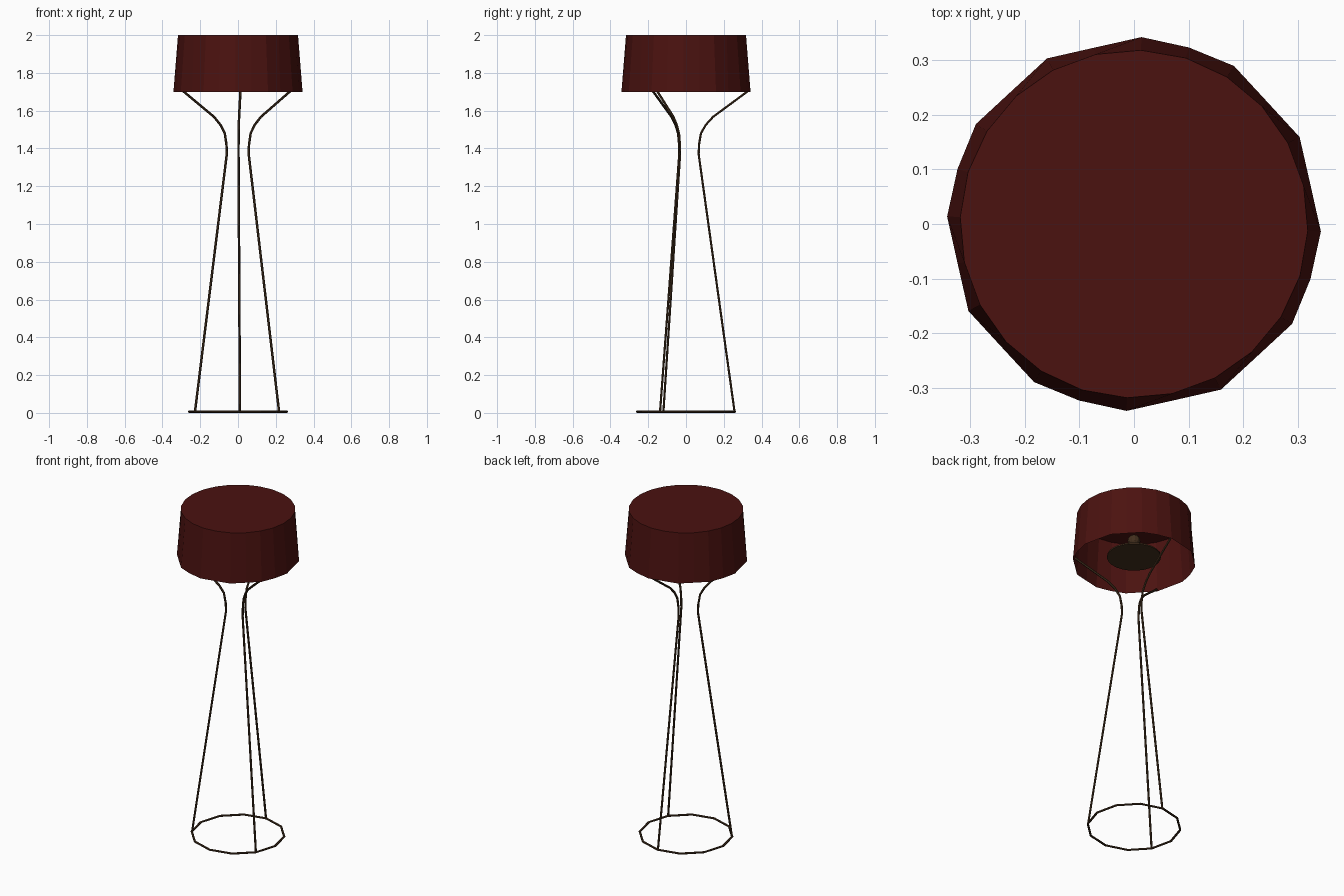
import bpy, bmesh, math
from mathutils import Vector

if "Cube" in bpy.data.objects:
    bpy.data.objects.remove(bpy.data.objects["Cube"])

TURN = math.radians(-2.3)  # the whole lamp is turned slightly about z


def material(name, color):
    m = bpy.data.materials.new(name)
    m.diffuse_color = color
    m.use_nodes = True
    m.node_tree.nodes["Principled BSDF"].inputs["Base Color"].default_value = m.diffuse_color
    return m


red = material("dark_red_fabric", (0.07, 0.006, 0.005, 1))
brown = material("dark_brown_metal", (0.055, 0.028, 0.012, 1))


def polar(r, deg, z):
    a = math.radians(deg) + TURN
    return Vector((r * math.cos(a), r * math.sin(a), z))


def add_object(name, bm, mat):
    bmesh.ops.recalc_face_normals(bm, faces=bm.faces)
    me = bpy.data.meshes.new(name)
    bm.to_mesh(me)
    bm.free()
    me.materials.append(mat)
    ob = bpy.data.objects.new(name, me)
    bpy.context.collection.objects.link(ob)
    return ob


def tube(name, points, radius, mat, sides=6, closed=False):
    """Sweep a small polygon along a list of points."""
    bm = bmesh.new()
    n = len(points)
    rings = []
    for i, p in enumerate(points):
        if closed:
            t = points[(i + 1) % n] - points[i - 1]
            side = Vector((0, 0, 1))
        else:
            t = points[min(i + 1, n - 1)] - points[max(i - 1, 0)]
            side = Vector((0, 0, 1)).cross(points[0].xy.to_3d()).normalized()
        t.normalize()
        other = t.cross(side).normalized()
        rings.append([bm.verts.new(p + radius * (math.cos(a) * side + math.sin(a) * other))
                      for a in (2 * math.pi * k / sides for k in range(sides))])
    for i in range(n if closed else n - 1):
        a, b = rings[i], rings[(i + 1) % n]
        for k in range(sides):
            j = (k + 1) % sides
            bm.faces.new((a[k], a[j], b[j], b[k]))
    if not closed:
        bm.faces.new(rings[0])
        bm.faces.new(rings[-1])
    return add_object(name, bm, mat)


# Shade: near 12-sided bottom rim, rounder closed top, open underneath
bm = bmesh.new()
low, high = [], []
for i in range(24):
    r = 0.342 if i % 2 == 0 else (0.338 if i % 6 == 5 else 0.3305)
    low.append(bm.verts.new(polar(r, i * 15, 1.70)))
    high.append(bm.verts.new(polar(0.318, i * 15, 2.0)))
for i in range(24):
    j = (i + 1) % 24
    bm.faces.new((low[i], low[j], high[j], high[i]))
bm.faces.new(high)
add_object("lamp_shade", bm, red)

# Base ring
tube("base_ring", [polar(0.259, i * 30, 0.007) for i in range(12)], 0.0065, brown, closed=True)

# Three legs that pinch in and flare out to the shade rim
profile = [(0.257, 0.008), (0.067, 1.37), (0.069, 1.42), (0.079, 1.48),
           (0.105, 1.525), (0.143, 1.567), (0.33, 1.705)]
for n, deg in (("back", 90), ("front_left", 210), ("front_right", 330)):
    tube(n + "_leg", [polar(r, deg, z) for r, z in profile], 0.0065, brown)

# Disc below the bulb, its stem and the bulb
bm = bmesh.new()
bmesh.ops.create_cone(bm, cap_ends=True, segments=24, radius1=0.15, radius2=0.15, depth=0.008)
bmesh.ops.translate(bm, verts=bm.verts, vec=(0, 0, 1.74))
add_object("bulb_plate", bm, brown)

bm = bmesh.new()
bmesh.ops.create_cone(bm, cap_ends=True, segments=10, radius1=0.018, radius2=0.018, depth=0.08)
bmesh.ops.translate(bm, verts=bm.verts, vec=(0, 0, 1.78))
add_object("bulb_socket", bm, brown)

bm = bmesh.new()
bmesh.ops.create_uvsphere(bm, u_segments=12, v_segments=8, radius=0.036)
bmesh.ops.translate(bm, verts=bm.verts, vec=(0, 0, 1.84))
add_object("bulb", bm, brown)
